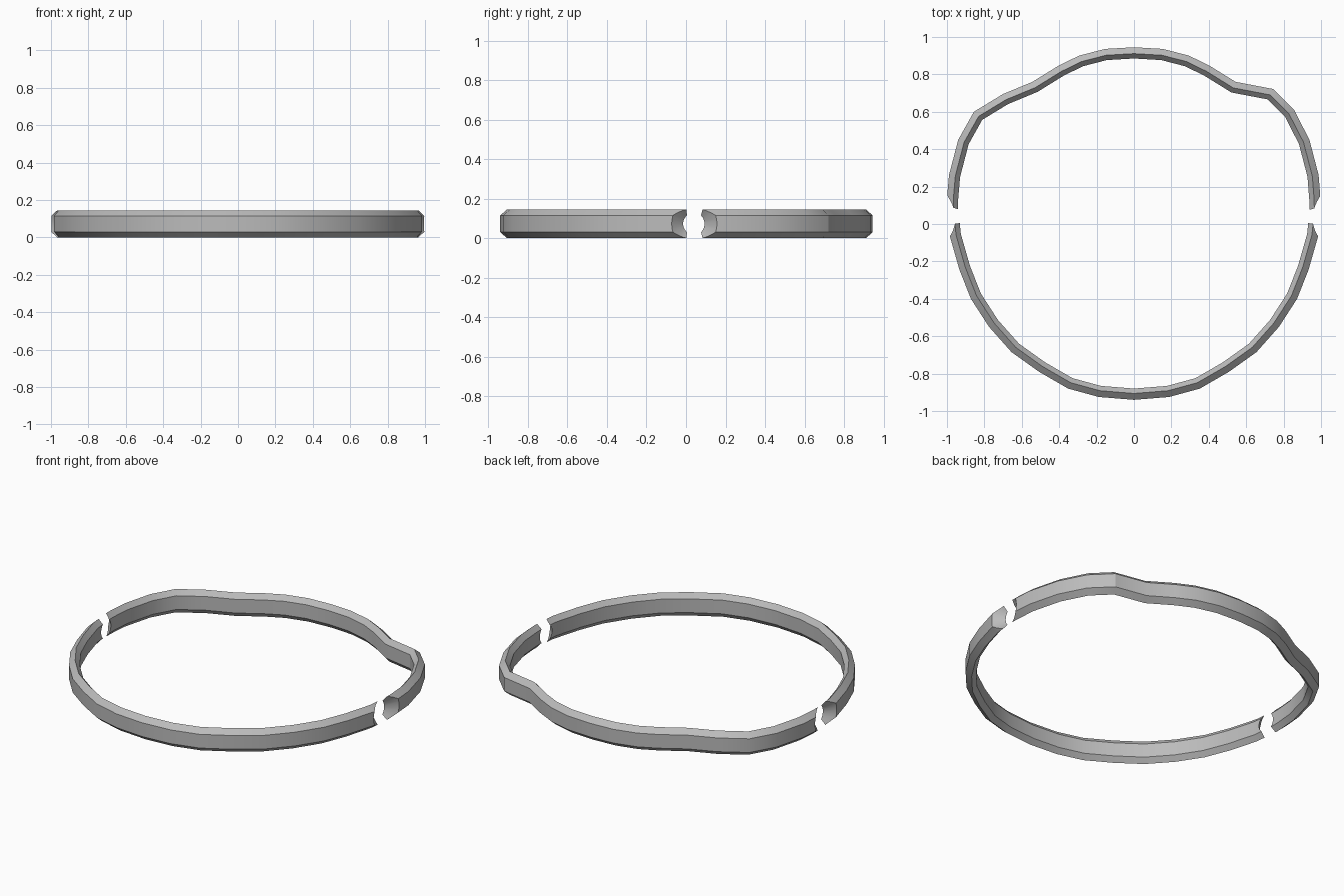
import bpy, bmesh
from mathutils import Vector

cube = bpy.data.objects.get("Cube")
if cube:
    bpy.data.objects.remove(cube, do_unlink=True)

metal = bpy.data.materials.new("grey_metal")
metal.use_nodes = True
GREY = (0.5, 0.5, 0.5, 1)
metal.diffuse_color = GREY
metal.node_tree.nodes["Principled BSDF"].inputs["Base Color"].default_value = GREY

# Chamfered bar section: (inset from the outer outline, height)
SECTION = [(0, 0.03), (0, 0.115), (0.034, 0.145), (0.06, 0.115), (0.06, 0.03), (0.034, 0)]
HOLE_Y, HOLE_Z = 0.035, 0.0725


def mirrored(points):
    return [(-x, y) for x, y in reversed(points)]


def sweep(name, path):
    """Sweep the section along an outer outline, with mitred corners."""
    pts = [Vector(p) for p in path]
    dirs = [(b - a).normalized() for a, b in zip(pts, pts[1:])]
    normals = [Vector((-d.y, d.x)) for d in dirs]
    bm = bmesh.new()
    rings = []
    for i, p in enumerate(pts):
        n0 = normals[max(i - 1, 0)]
        n1 = normals[min(i, len(normals) - 1)]
        miter = (n0 + n1) / (1 + n0.dot(n1))
        rings.append([bm.verts.new((*(p + miter * inset), z)) for inset, z in SECTION])
    count = len(SECTION)
    for a, b in zip(rings, rings[1:]):
        for k in range(count):
            m = (k + 1) % count
            bm.faces.new((a[k], a[m], b[m], b[k]))
    bm.faces.new(rings[0])
    bm.faces.new(rings[-1])
    bmesh.ops.recalc_face_normals(bm, faces=bm.faces)
    mesh = bpy.data.meshes.new(name)
    bm.to_mesh(mesh)
    bm.free()
    mesh.materials.append(metal)
    obj = bpy.data.objects.new(name, mesh)
    bpy.context.collection.objects.link(obj)
    return obj


# Front arc: half outline, mirrored
front_right = [(0.187, -0.925), (0.352, -0.88), (0.508, -0.79), (0.655, -0.685),
               (0.775, -0.55), (0.872, -0.4), (0.934, -0.243), (0.985, -0.064), (0.995, HOLE_Y)]
front = sweep("front_arc", mirrored(front_right) + [(0, -0.94)] + front_right)

# Back arc: symmetric crown, with a different shoulder on each side
crown = [(0.543, 0.76), (0.406, 0.845), (0.294, 0.9), (0.155, 0.936)]
left_shoulder = [(0.999, HOLE_Y), (0.997, 0.135), (0.987, 0.262), (0.938, 0.45),
                 (0.856, 0.61), (0.743, 0.722)]
right_shoulder = [(-0.7, 0.695), (-0.856, 0.6), (-0.94, 0.45), (-0.989, 0.262),
                  (-1, 0.135), (-1, HOLE_Y)]
back = sweep("back_arc", left_shoulder + crown + [(0, 0.945)] + mirrored(crown) + right_shoulder)

# Countersunk holes that part the two arcs
cutters = []
for side in (-1, 1):
    bpy.ops.mesh.primitive_cone_add(
        vertices=32, radius1=0.006, radius2=0.182, depth=0.16,
        location=(side * 0.97, HOLE_Y, HOLE_Z), rotation=(0, side * 1.570796, 0))
    cutter = bpy.context.object
    cutter.name = "hole_cutter"
    cutter.hide_render = True
    cutter.data.materials.append(metal)
    cutters.append(cutter)

for arc in (front, back):
    bpy.ops.object.select_all(action="DESELECT")
    arc.select_set(True)
    bpy.context.view_layer.objects.active = arc
    for cutter in cutters:
        mod = arc.modifiers.new("hole", "BOOLEAN")
        mod.operation = "DIFFERENCE"
        mod.solver = "EXACT"
        mod.object = cutter
        bpy.ops.object.modifier_apply(modifier=mod.name)
    bpy.ops.object.shade_smooth_by_angle(angle=0.52)

for cutter in cutters:
    bpy.data.objects.remove(cutter, do_unlink=True)
